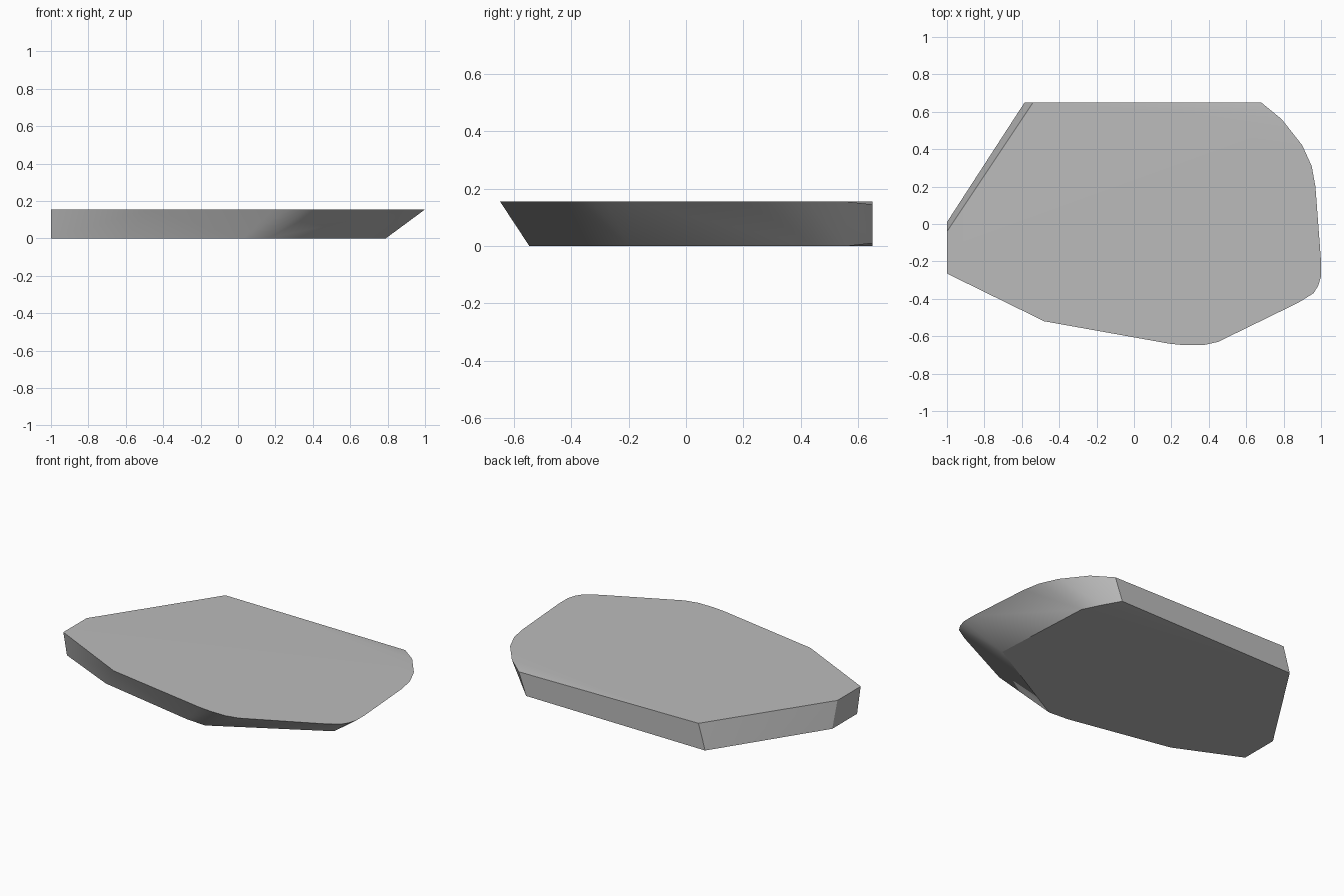
import bpy, bmesh, math

cube = bpy.data.objects.get("Cube")
if cube:
    bpy.data.objects.remove(cube, do_unlink=True)

THICKNESS = 0.155
DIP = 0.01  # slight thinning at the back corner

# Rim outlines, clockwise from the back corner
back_corner_top, back_corner_low = (0.68, 0.65), (0.63, 0.65)
top_rim = [(0.79, 0.56), (0.9, 0.42), (0.95, 0.31), (0.97, 0.2), (0.985, 0),
           (1, -0.2), (1, -0.28), (0.985, -0.33), (0.96, -0.37), (0.88, -0.42),
           (0.45, -0.63), (0.37, -0.648), (0.27, -0.648), (0.19, -0.64),
           (-0.48, -0.52), (-1, -0.265), (-1, -0.04), (-0.54, 0.65)]
low_rim = [(0.7, 0.56), (0.756, 0.447), (0.79, -0.197), (0.158, -0.546),
           (0.027, -0.536), (-0.61, -0.41), (-1, -0.23), (-1, 0.01), (-0.585, 0.65)]

# Single material
stone = bpy.data.materials.new("plain grey")
stone.use_nodes = True
grey = (0.5, 0.5, 0.5, 1)
stone.diffuse_color = grey
stone.node_tree.nodes["Principled BSDF"].inputs["Base Color"].default_value = grey

# Slab: convex skin between both rims, flat areas merged
bm = bmesh.new()
for x, y in top_rim:
    bm.verts.new((x, y, THICKNESS))
for x, y in low_rim:
    bm.verts.new((x, y, 0))
bm.verts.new((*back_corner_top, THICKNESS - DIP))
bm.verts.new((*back_corner_low, DIP))
hull = bmesh.ops.convex_hull(bm, input=bm.verts[:])
loose = [v for v in bm.verts if not v.link_faces]
bmesh.ops.delete(bm, geom=loose, context='VERTS')
bmesh.ops.dissolve_limit(bm, angle_limit=math.radians(0.5),
                         verts=bm.verts[:], edges=bm.edges[:])
bmesh.ops.recalc_face_normals(bm, faces=bm.faces[:])

mesh = bpy.data.meshes.new("slab")
bm.to_mesh(mesh)
bm.free()
mesh.materials.append(stone)
slab = bpy.data.objects.new("slab", mesh)
bpy.context.collection.objects.link(slab)

# Soft rounded sides, crisp rims
bpy.ops.object.select_all(action='DESELECT')
slab.select_set(True)
bpy.context.view_layer.objects.active = slab
bpy.ops.object.shade_smooth_by_angle(angle=math.radians(30))
